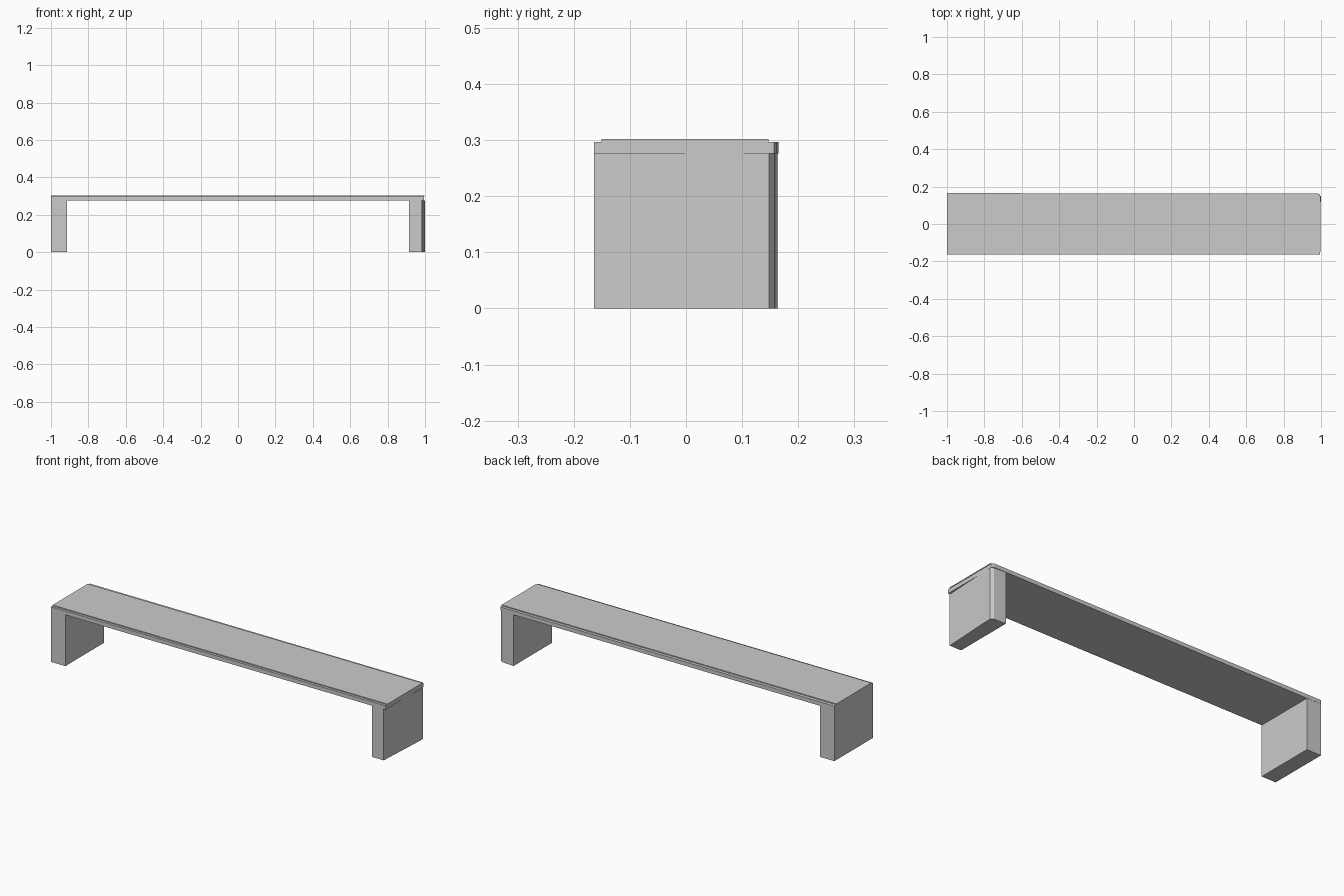
import bpy, bmesh

if "Cube" in bpy.data.objects:
    bpy.data.objects.remove(bpy.data.objects["Cube"])

def prism(name, outline, z0, z1):
    """Extrude a plan-view outline (counter-clockwise) from z0 to z1."""
    bm = bmesh.new()
    face = bm.faces.new([bm.verts.new((x, y, z0)) for x, y in outline])
    ext = bmesh.ops.extrude_face_region(bm, geom=[face])
    verts = [g for g in ext["geom"] if isinstance(g, bmesh.types.BMVert)]
    bmesh.ops.translate(bm, verts=verts, vec=(0, 0, z1 - z0))
    bmesh.ops.recalc_face_normals(bm, faces=bm.faces[:])
    mesh = bpy.data.meshes.new(name)
    bm.to_mesh(mesh)
    bm.free()
    obj = bpy.data.objects.new(name, mesh)
    bpy.context.collection.objects.link(obj)
    return obj

# Seat slab, a touch narrower toward the right, with a clipped back corner
prism("seat_slab", [(-1, -0.164), (0.995, -0.164), (0.995, 0.157),
                    (0.985, 0.162), (-1, 0.165)], 0.276, 0.297)

# Thin raised top panel, set in from the long edges
prism("seat_top", [(-1, -0.151), (0.997, -0.151), (0.997, 0.147),
                   (-1, 0.147)], 0.297, 0.302)

# Left leg: plain block
prism("left_leg", [(-1, -0.164), (-0.915, -0.164), (-0.915, 0.164),
                   (-1, 0.164)], 0, 0.276)

# Right leg: outer face slants outward to the back, then a chamfered corner
prism("right_leg", [(0.915, -0.164), (0.984, -0.164), (1.0, 0.148),
                    (0.985, 0.158), (0.915, 0.161)], 0, 0.276)
